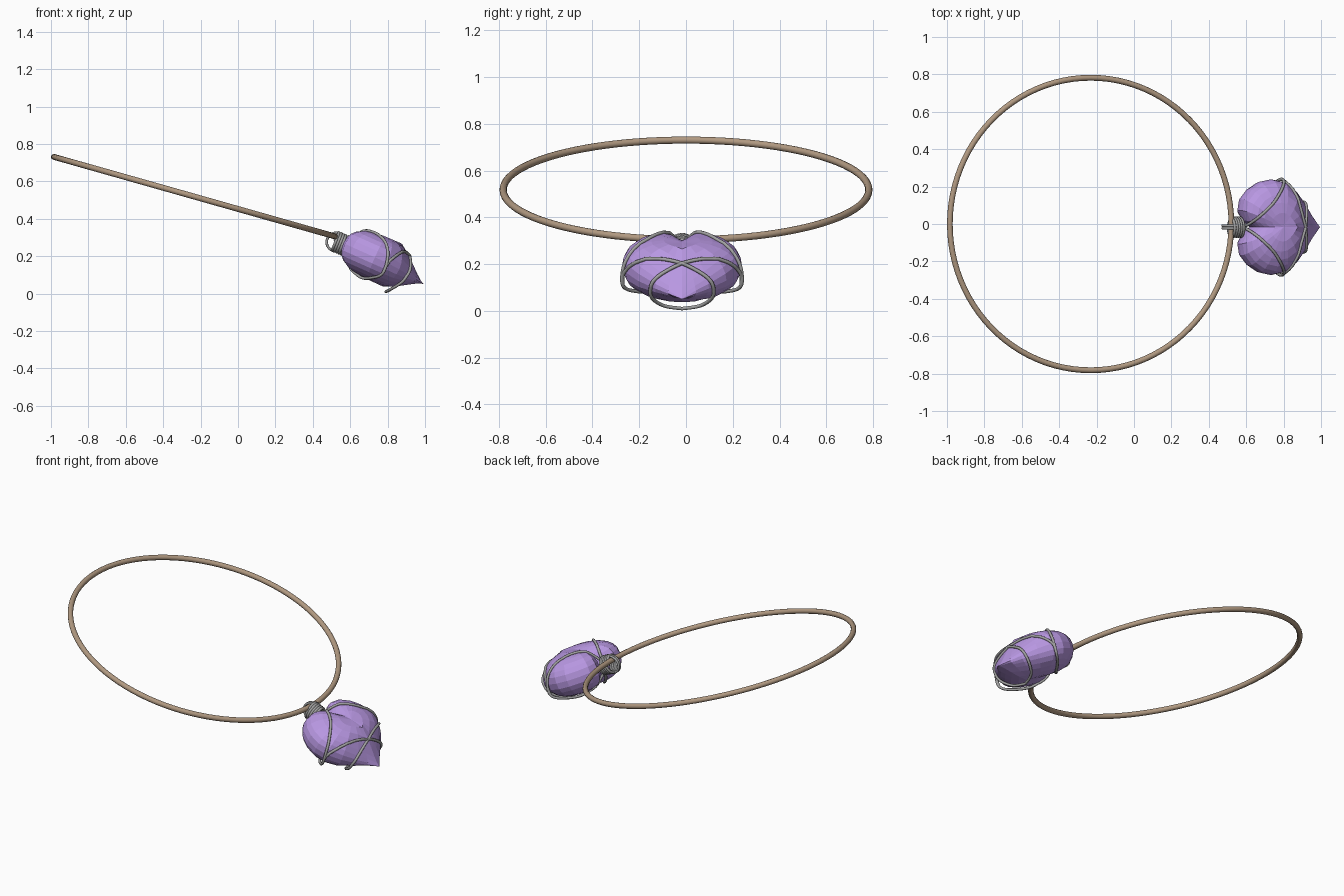
import bpy, bmesh, math
from mathutils import Vector
from mathutils.bvhtree import BVHTree

if "Cube" in bpy.data.objects:
    bpy.data.objects.remove(bpy.data.objects["Cube"])

YC = -0.017          # symmetry plane of the pendant
TILT = math.radians(24)
CT, ST = math.cos(TILT), math.sin(TILT)


def to_world(u, y, n):
    return Vector((u * CT + n * ST, y + YC, -u * ST + n * CT))


def colour(obj, name, rgb):
    m = bpy.data.materials.new(name)
    m.diffuse_color = (*rgb, 1)
    m.use_nodes = True
    m.node_tree.nodes["Principled BSDF"].inputs["Base Color"].default_value = m.diffuse_color
    obj.data.materials.append(m)


# cord: thin tilted hoop
bpy.ops.mesh.primitive_torus_add(major_radius=0.782, minor_radius=0.0155,
                                 major_segments=96, minor_segments=12,
                                 location=(-0.232, 0, 0.518),
                                 rotation=(0, math.radians(15.8), 0))
cord = bpy.context.object
cord.name = "cord"
bpy.ops.object.shade_smooth()
colour(cord, "cord_brown", (0.44, 0.32, 0.22))

# heart stone: heart outline shrunk ring by ring towards a domed top and bottom
half = [(.475, 0), (.432, .035), (.405, .09), (.415, .15), (.46, .205), (.52, .242),
        (.59, .256), (.66, .242), (.735, .19), (.80, .115), (.84, .06), (.888, 0)]
outline = half + [(u, -y) for u, y in half[-2:0:-1]]
CU, LEVELS = 0.61, 14
bm = bmesh.new()


def stone_point(u, y, phi):
    k = math.cos(phi) ** 0.8
    pu, py = CU + (u - CU) * k, y * k
    cleft = math.exp(-(py / 0.05) ** 2) * max(0, min(1, (0.66 - pu) / 0.15))
    tip = max(0, min(1, (pu - 0.69) / 0.195))
    s = math.sin(phi)
    n = 0.475 + 0.128 * math.copysign(abs(s) ** 0.85, s) * (1 - 0.22 * cleft) * (1 - tip ** 1.3)
    return to_world(pu, py, n - 0.025 * tip)


rings = []
for i in range(1, LEVELS):
    phi = -math.pi / 2 + math.pi * i / LEVELS
    rings.append([bm.verts.new(stone_point(u, y, phi)) for u, y in outline])
N = len(outline)
for a, b in zip(rings, rings[1:]):
    for j in range(N):
        bm.faces.new((a[j], a[(j + 1) % N], b[(j + 1) % N], b[j]))
for ring, phi in ((rings[0], -math.pi / 2), (rings[-1], math.pi / 2)):
    pole = bm.verts.new(stone_point(CU, 0, phi))
    for j in range(N):
        bm.faces.new((ring[j], ring[(j + 1) % N], pole))
bmesh.ops.recalc_face_normals(bm, faces=bm.faces)
tree = BVHTree.FromBMesh(bm)
mesh = bpy.data.meshes.new("heart_stone")
bm.to_mesh(mesh)
bm.free()
stone = bpy.data.objects.new("heart_stone", mesh)
bpy.context.collection.objects.link(stone)
colour(stone, "stone_purple", (0.48, 0.31, 0.76))


# wires: smooth tubes kept outside the stone
def tube(name, pts, radius=0.008, cyclic=False):
    cu = bpy.data.curves.new(name, 'CURVE')
    cu.dimensions = '3D'
    cu.bevel_depth = radius
    cu.bevel_resolution = 2
    cu.use_fill_caps = True
    sp = cu.splines.new('POLY')
    sp.points.add(len(pts) - 1)
    for q, p in zip(sp.points, pts):
        q.co = (*p, 1)
    sp.use_cyclic_u = cyclic
    sp.use_smooth = True
    ob = bpy.data.objects.new(name, cu)
    bpy.context.collection.objects.link(ob)
    colour(ob, name + "_grey", (0.36, 0.36, 0.36))


def smooth_path(ctrl, steps=8):
    c = [Vector(p) for p in ctrl]
    c = [c[0]] + c + [c[-1]]
    out = []
    for a, b, d, e in zip(c, c[1:], c[2:], c[3:]):
        for i in range(steps):
            t = i / steps
            out.append(0.5 * (2 * b + (d - a) * t + (2 * a - 5 * b + 4 * d - e) * t * t
                              + (3 * b - a - 3 * d + e) * t ** 3))
    out.append(c[-1])
    return out


def outside(p, r=0.004):
    loc, nor, _, _ = tree.find_nearest(p)
    return loc + nor * r if (p - loc).dot(nor) < r else p


lobe_wire = [(.58, 0, .26), (.62, .02, .30), (.68, .065, .335), (.75, .135, .315),
             (.795, .215, .25), (.80, .25, .19), (.775, .253, .11), (.72, .20, .085),
             (.65, .1, .09), (.59, .03, .17), (.57, 0, .24)]
tip_wire = [(.775, .253, .11), (.80, .25, .16), (.84, .205, .20), (.885, .11, .222),
            (.91, 0, .20), (.92, -.11, .14), (.885, -.135, .07), (.82, -.085, .025),
            (.79, 0, .010)]
for side, s in (("left", -1), ("right", 1)):
    for label, ctrl in (("lobe_wire", lobe_wire), ("tip_wire", tip_wire)):
        path = smooth_path([(x, YC + s * y, z) for x, y, z in ctrl])
        tube(f"{label}_{side}", [outside(p) for p in path])

# coil wrapped round the neck of the pendant
turns, steps = 5, 24
coil = []
for i in range(turns * steps + 1):
    a = 2 * math.pi * i / steps
    f = i / (turns * steps)
    coil.append(to_world(0.357 + 0.066 * f, 0.05 * math.cos(a), 0.467 + 0.05 * math.sin(a)))
tube("neck_coil", coil)

# hanging loops joining coil and cord
for k, y in enumerate((-0.006, 0.008)):
    ring = [(0.527 + 0.053 * math.cos(2 * math.pi * i / 32), YC + y,
             0.275 + 0.05 * math.sin(2 * math.pi * i / 32)) for i in range(32)]
    tube(f"hanging_loop_{k + 1}", ring, 0.007, True)
